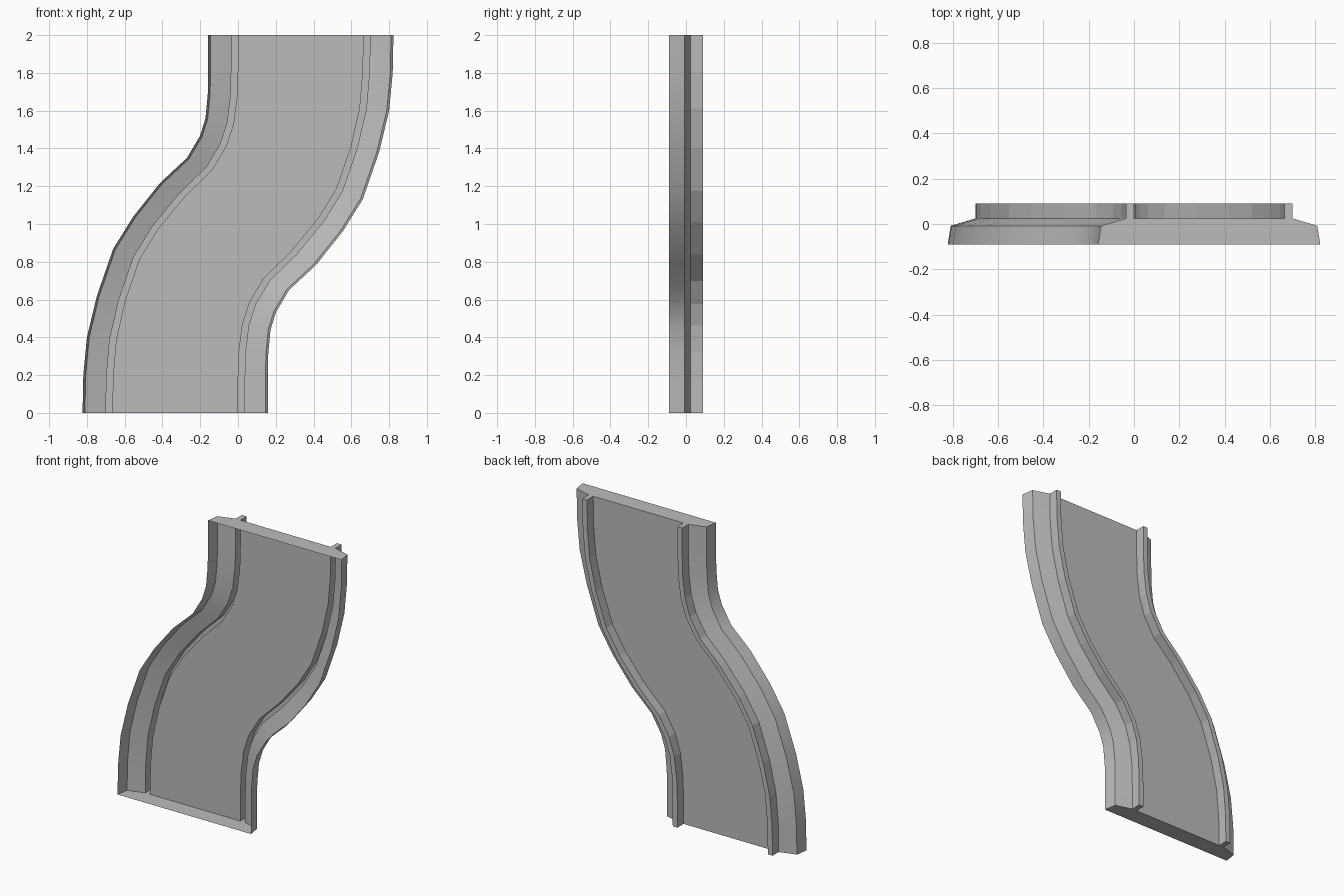
import bpy
import bmesh
import math
from mathutils import Vector

cube = bpy.data.objects.get("Cube")
if cube:
    bpy.data.objects.remove(cube, do_unlink=True)

# Plain grey material
grey = bpy.data.materials.new("plain_grey")
grey.use_nodes = True
colour = (0.5, 0.5, 0.5, 1)
grey.diffuse_color = colour
grey.node_tree.nodes["Principled BSDF"].inputs["Base Color"].default_value = colour

# Left edge of the S-bend (x, z); the right edge is its half-turn about the centre
LEFT = [(-.823, 0), (-.819, .2), (-.8, .4), (-.747, .62), (-.661, .868),
        (-.556, 1.037), (-.413, 1.217), (-.27, 1.35), (-.201, 1.467),
        (-.172, 1.56), (-.16, 1.69), (-.158, 1.83), (-.158, 2)]
RIGHT = [(-x, 2 - z) for x, z in reversed(LEFT)]

# Half cross-section (share of half width, depth), from front lip to panel
HALF = [(1, -.09), (.974, -.008), (.748, .025), (.748, .09), (.678, .09), (.678, .025)]
PROFILE = [(-s, y) for s, y in HALF] + [(s, y) for s, y in reversed(HALF)]
RAIL_STRIPS = {2, 3, 4, 6, 7, 8}


def section(bm, a, b):
    """One cross-section spanning the left point a and the right point b."""
    a, b = Vector((a[0], 0, a[1])), Vector((b[0], 0, b[1]))
    ring = []
    for s, y in PROFILE:
        p = a.lerp(b, (s + 1) / 2)
        ring.append(bm.verts.new((p.x, y, p.z)))
    return ring


# Open-fronted shell swept along the bend
bm = bmesh.new()
rings = [section(bm, a, b) for a, b in zip(LEFT, RIGHT)]
rail_faces = []
for low, high in zip(rings, rings[1:]):
    for i in range(len(PROFILE) - 1):
        face = bm.faces.new((low[i], high[i], high[i + 1], low[i + 1]))
        if i in RAIL_STRIPS:
            rail_faces.append(face)

# End caps: body plate plus a small plate for each rail
for ring, flip in ((rings[0], False), (rings[-1], True)):
    body = ring[:3] + ring[5:7] + ring[9:]
    for loop in (body, ring[2:6], ring[6:10]):
        bm.faces.new(loop[::-1] if flip else loop)
bmesh.ops.recalc_face_normals(bm, faces=bm.faces)
# Make the back panel face outwards (+y)
bm.normal_update()
panel = max(bm.faces, key=lambda f: abs(f.normal.y) * f.calc_area())
if panel.normal.y < 0:
    bmesh.ops.reverse_faces(bm, faces=bm.faces)
bm.faces.index_update()
flat = [f.index for f in rail_faces]

mesh = bpy.data.meshes.new("curved_panel")
bm.to_mesh(mesh)
bm.free()
mesh.materials.append(grey)
shell = bpy.data.objects.new("curved_panel", mesh)
bpy.context.collection.objects.link(shell)

# Smooth outer walls, faceted rails
bpy.ops.object.select_all(action="DESELECT")
shell.select_set(True)
bpy.context.view_layer.objects.active = shell
bpy.ops.object.shade_smooth_by_angle(angle=math.radians(30))
for i in flat:
    mesh.polygons[i].use_smooth = False
